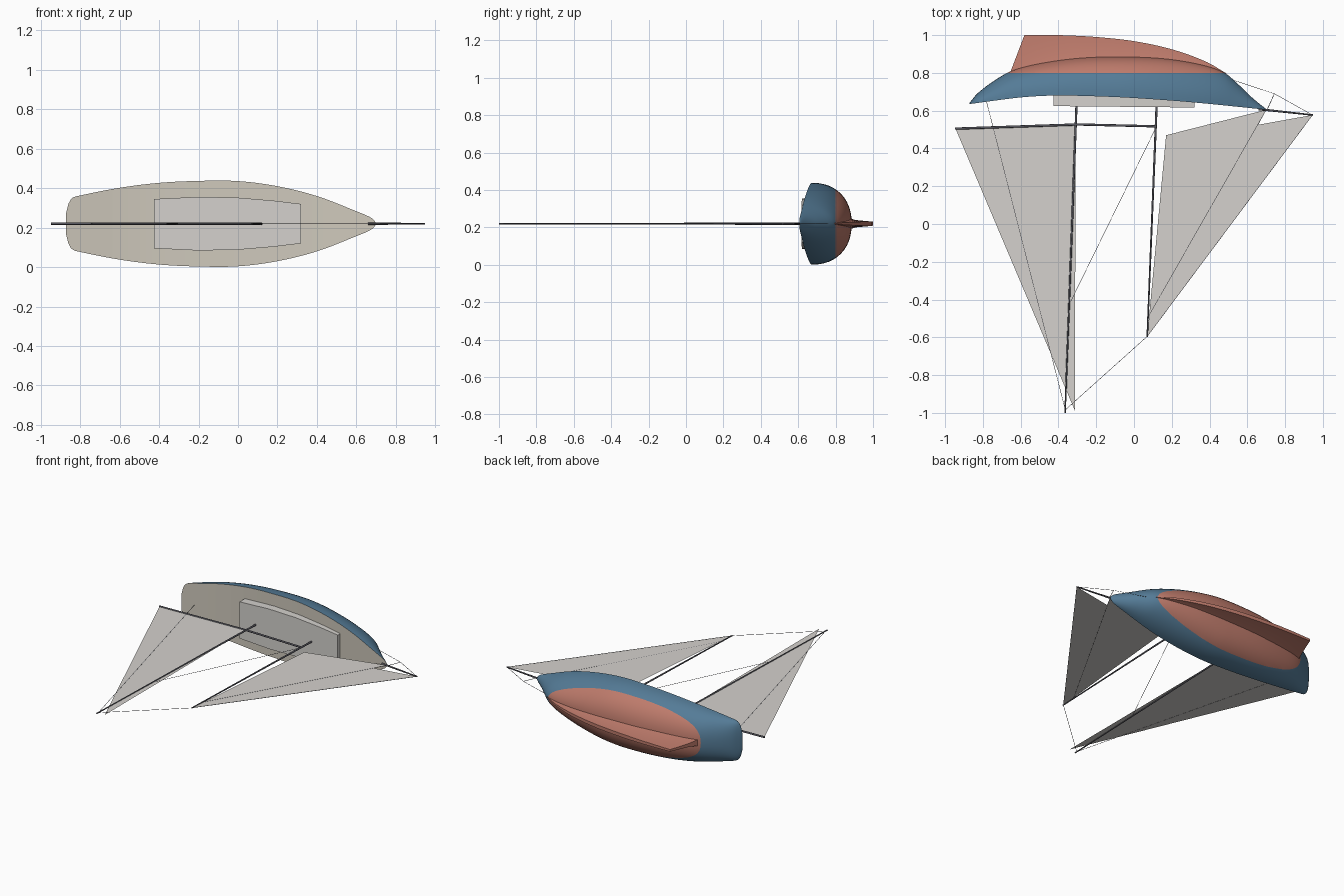
import bpy, bmesh, math
from mathutils import Vector

if "Cube" in bpy.data.objects:
    bpy.data.objects.remove(bpy.data.objects["Cube"])

ZC = 0.22  # centre plane of the yacht, which lies with its masts along -y


def material(name, rgb):
    m = bpy.data.materials.new(name)
    m.diffuse_color = (*rgb, 1)
    m.use_nodes = True
    m.node_tree.nodes["Principled BSDF"].inputs["Base Color"].default_value = m.diffuse_color
    return m


BLUE = material("hull_blue", (0.09, 0.20, 0.31))
RED = material("bottom_red", (0.52, 0.20, 0.15))
CREAM = material("deck_cream", (0.62, 0.58, 0.50))
PALE = material("cabin_pale", (0.66, 0.64, 0.61))
DARK = material("spar_grey", (0.10, 0.10, 0.12))


def finish(bm, name, mats, smooth=False):
    bmesh.ops.remove_doubles(bm, verts=bm.verts, dist=1e-5)
    bmesh.ops.recalc_face_normals(bm, faces=bm.faces)
    me = bpy.data.meshes.new(name)
    bm.to_mesh(me)
    bm.free()
    ob = bpy.data.objects.new(name, me)
    bpy.context.collection.objects.link(ob)
    for m in mats:
        me.materials.append(m)
    if smooth:
        bpy.context.view_layer.objects.active = ob
        ob.select_set(True)
        bpy.ops.object.shade_smooth_by_angle(angle=math.radians(40))
        ob.select_set(False)
    return ob


def curve(pts, x):
    """Smooth interpolation through (x, value) points."""
    n = len(pts)
    x = min(max(x, pts[0][0]), pts[-1][0])
    i = max(k for k in range(n - 1) if pts[k][0] <= x)

    def slope(k):
        a, b = pts[max(k - 1, 0)], pts[min(k + 1, n - 1)]
        return (b[1] - a[1]) / (b[0] - a[0])
    (x0, v0), (x1, v1) = pts[i], pts[i + 1]
    h = x1 - x0
    t = (x - x0) / h
    return ((2*t**3 - 3*t*t + 1) * v0 + (t**3 - 2*t*t + t) * h * slope(i)
            + (3*t*t - 2*t**3) * v1 + (t**3 - t*t) * h * slope(i + 1))


BEAM = [(-.872, .05), (-.86, .10), (-.84, .13), (-.80, .143), (-.6, .182), (-.4, .207),
        (-.2, .217), (0, .216), (.2, .19), (.4, .14), (.6, .063), (.68, .027), (.703, 0)]
SHEER = [(-.872, .635), (-.6, .67), (-.42, .68), (-.2, .676), (0, .667), (.3, .645), (.703, .605)]
BOTTOM = [(-.872, .64), (-.83, .69), (-.75, .752), (-.65, .81), (-.5, .85), (-.3, .878), (-.1, .886),
          (.15, .877), (.35, .845), (.48, .80), (.56, .732), (.63, .665), (.703, .606)]

# Hull: elliptical sections lofted along x, split at the waterline
N, M = 64, 24
stations = [-.872 + 1.575 * (.5 - .5 * math.cos(math.pi * (.08 + .92 * i / N)))
            for i in range(N + 1)]
stations = [-.872, -.86] + [x for x in stations if x > -.85]
bm = bmesh.new()
rows = []
for x in stations:
    b, s, k = curve(BEAM, x), curve(SHEER, x), curve(BOTTOM, x)
    p = .9 + .25 * max(0, x) / .7
    row = []
    for j in range(M + 1):
        a = math.pi * j / M
        c = math.cos(a)
        z = math.copysign(abs(c) ** p, c) * b
        row.append(bm.verts.new((x, s + (k - s) * max(math.sin(a), 0) ** p, ZC + z)))
    rows.append(row)
for r, q in zip(rows, rows[1:]):
    for j in range(M):
        bm.faces.new((r[j], r[j + 1], q[j + 1], q[j]))
bm.faces.new(rows[0])
bmesh.ops.bisect_plane(bm, geom=bm.verts[:] + bm.edges[:] + bm.faces[:],
                       plane_co=(0, .80, 0), plane_no=(0, 1, 0))
for f in bm.faces:
    f.material_index = int(f.calc_center_median().y > .80)
finish(bm, "hull", [BLUE, RED], True)

# Deck: ruled between the two sheer lines
bm = bmesh.new()
prev = None
for x in stations:
    b, s = curve(BEAM, x), curve(SHEER, x)
    pair = [bm.verts.new((x, s, ZC + g * b)) for g in (-1, 1)]
    if prev:
        bm.faces.new((prev[0], prev[1], pair[1], pair[0]))
    prev = pair
finish(bm, "deck", [CREAM])

# Keel: fin tapering from the hull to its foot
KEEL_FOOT = [(-.58, 1.0), (-.4, 1.0), (-.2, .99), (0, .968), (.2, .925), (.38, .86), (.49, .797)]
KEEL_ROOT = [(-.66, .79), (-.4, .84), (-.2, .85), (0, .85), (.2, .84), (.38, .81), (.49, .785)]
bm = bmesh.new()
rows = []
for i in range(33):
    t = i / 32
    xf, xr = -.58 + 1.07 * t, -.66 + 1.15 * t
    f, r = Vector((xf, curve(KEEL_FOOT, xf))), Vector((xr, curve(KEEL_ROOT, xr)))
    w = .15 + .85 * math.sin(math.pi * min(1, t * .9 + .1)) ** .6
    row = []
    for h, wide in ((0, .04), (.4, .02), (1, .012), (1, -.012), (.4, -.02), (0, -.04)):
        v = r.lerp(f, h)
        row.append(bm.verts.new((v.x, v.y, ZC + wide * w)))
    rows.append(row)
for r, q in zip(rows, rows[1:]):
    for j in range(6):
        k = (j + 1) % 6
        bm.faces.new((r[j], r[k], q[k], q[j]))
bm.faces.new(rows[0])
bm.faces.new(rows[-1])
finish(bm, "keel", [RED], True)

# Cabin: low house following the deck, tapering forward
bm = bmesh.new()
plan = [(-.425, .125), (-.2, .136), (0, .132), (.18, .117), (.32, .10)]
outline = [(x, w) for x, w in plan] + [(x, -w) for x, w in reversed(plan)]
roof = [bm.verts.new((x, .62 - .01 * x, ZC + w)) for x, w in outline]
base = [bm.verts.new((x, curve(SHEER, x) + .003, ZC + w)) for x, w in outline]
n = len(plan)
for i in range(2 * n):
    k = (i + 1) % (2 * n)
    bm.faces.new((roof[i], roof[k], base[k], base[i]))
for i in range(n - 1):
    bm.faces.new((roof[i], roof[i + 1], roof[-2 - i], roof[-1 - i]))
finish(bm, "cabin", [PALE])


def rod(name, a, b, r0, r1=None, sides=12):
    a, b = Vector((*a, ZC)), Vector((*b, ZC))
    d = b - a
    bm = bmesh.new()
    bmesh.ops.create_cone(bm, cap_ends=True, segments=sides, radius1=r0,
                          radius2=r0 if r1 is None else r1, depth=d.length)
    bm.transform(d.to_track_quat('Z', 'Y').to_matrix().to_4x4())
    bmesh.ops.translate(bm, verts=bm.verts, vec=(a + b) / 2)
    finish(bm, name, [DARK], True)


# Spars
rod("main_mast", (-.303, .67), (-.365, -1.0), .006, .004)
rod("fore_mast", (.121, .66), (.07, -.597), .006, .004)
rod("main_boom", (-.947, .505), (-.302, .527), .006)
rod("mast_brace", (-.302, .527), (.118, .517), .006)
rod("bowsprit", (.66, .608), (.947, .577), .006, .004)
rod("bow_strut", (.705, .605), (.743, .69), .0015)

# Rigging wires
wires = [((-.78, .645), (-.362, -.99)), ((-.365, -.985), (.07, -.595)),
         ((.12, .518), (-.335, -.41)), ((.70, .605), (.076, -.49)),
         ((.945, .577), (.07, -.595)), ((.945, .577), (.743, .69)), ((.743, .69), (.53, .76))]
for i, (a, b) in enumerate(wires):
    rod(f"rigging_wire_{i + 1}", a, b, .0013, sides=6)

# Sails: flat sheets on the centre plane
for name, pts in (("main_sail", [(-.945, .505), (-.31, .526), (-.312, -.99)]),
                  ("staysail", [(.17, .47), (.70, .605), (.07, -.595)]),
                  ("jib", [(.655, .525), (.945, .577), (.07, -.595)])):
    bm = bmesh.new()
    bm.faces.new([bm.verts.new((x, y, ZC)) for x, y in pts])
    finish(bm, name, [PALE])
